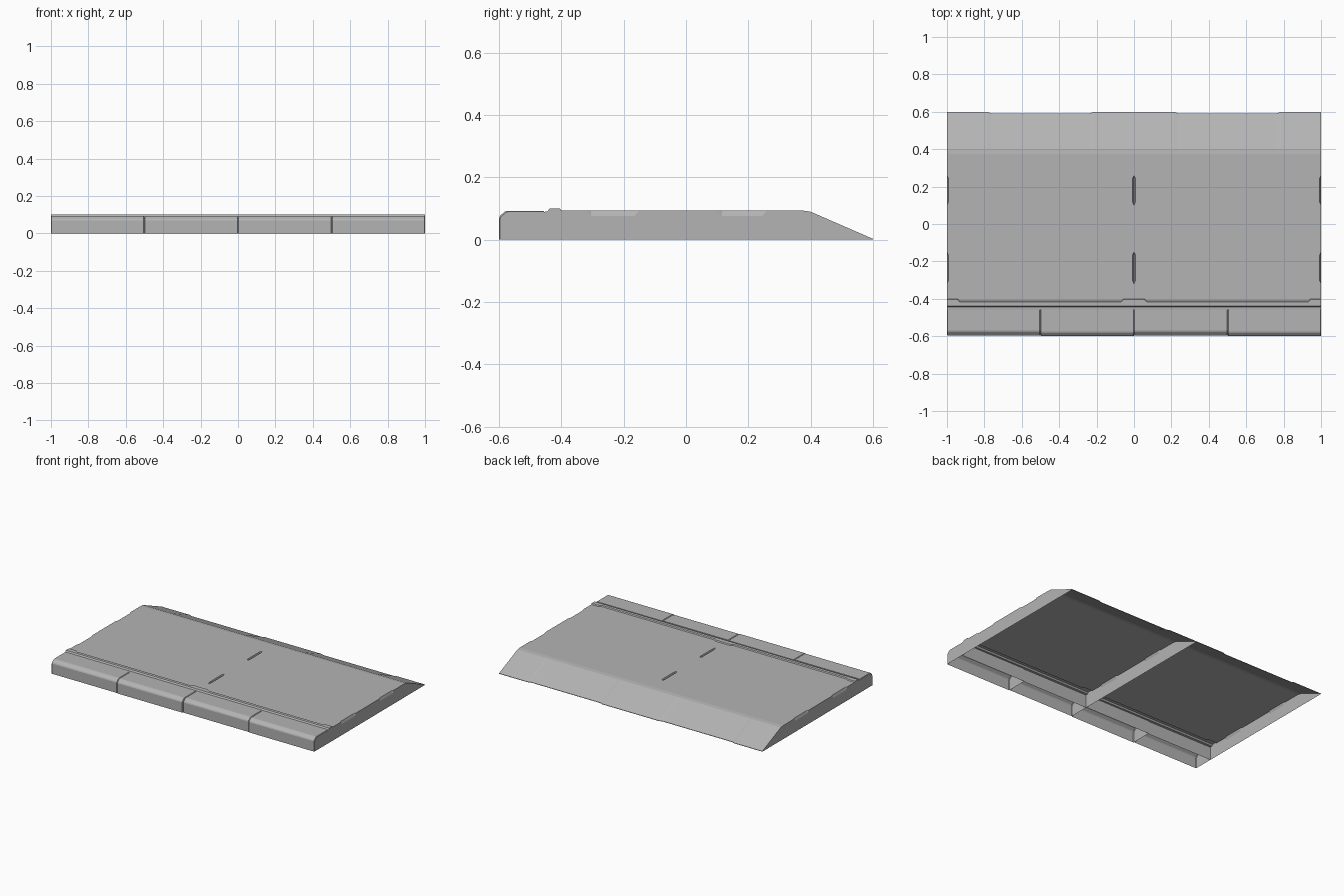
import bpy, bmesh

if "Cube" in bpy.data.objects:
    bpy.data.objects.remove(bpy.data.objects["Cube"])

stone = bpy.data.materials.new("grey_stone")
stone.diffuse_color = (0.455, 0.455, 0.455, 1)
stone.use_nodes = True
stone.node_tree.nodes["Principled BSDF"].inputs["Base Color"].default_value = stone.diffuse_color


def make_object(name, bm):
    mesh = bpy.data.meshes.new(name)
    bm.to_mesh(mesh)
    bm.free()
    mesh.materials.append(stone)
    ob = bpy.data.objects.new(name, mesh)
    bpy.context.collection.objects.link(ob)
    return ob


def loft(bm, rows):
    """Skin a grid of points, one row per profile station."""
    grid = [[bm.verts.new(p) for p in row] for row in rows]
    for a, b in zip(grid, grid[1:]):
        for i in range(len(a) - 1):
            bm.faces.new((a[i], a[i + 1], b[i + 1], b[i]))
    return grid


# Slab profile: y, z, side inset (worn joints), kind of worn edge
SLAB = [
    (-0.462, 0.0890, 0, ""), (-0.445, 0.0905, 0, ""),
    (-0.438, 0.100, 0, ""), (-0.405, 0.100, 0, "lip"),
    (-0.400, 0.0935, 0, "lip"),
    (-0.320, 0.0935, 0, ""), (-0.305, 0.0935, 0.007, ""),
    (-0.165, 0.0935, 0.007, ""), (-0.150, 0.0935, 0, ""),
    (0.100, 0.0935, 0, ""), (0.115, 0.0935, 0.007, ""),
    (0.245, 0.0935, 0.007, ""), (0.260, 0.0935, 0, ""),
    (0.375, 0.0935, 0, ""), (0.400, 0.090, 0, ""),
    (0.600, 0.003, 0, "back"),
]
COLUMNS = [0, 0.055, 0.07, 0.215, 0.235, 0.765, 0.785, 0.93, 0.945, 1]


def wear(kind, u):
    if kind == "lip" and 0.06 < u < 0.94:
        return -0.012
    if kind == "back" and 0.22 < u < 0.78:
        return -0.008
    return 0


def slab(name, x0):
    bm = bmesh.new()
    rows = []
    for y, z, inset, kind in SLAB:
        row = [(x0 + min(max(u, inset), 1 - inset), y + wear(kind, u), z)
               for u in COLUMNS]
        # side walls hang straight from the worn top edge; underside is open
        low = max(z - 2.5 * inset, 0)
        rows.append([(x0, y, 0), (x0, y, low)] + row
                    + [(x0 + 1, y, low), (x0 + 1, y, 0)])
    # low back edge
    rows.append([(x, y, 0) for x, y, z in rows[-1]])
    loft(bm, rows)
    bmesh.ops.remove_doubles(bm, verts=bm.verts, dist=1e-5)
    return make_object(name, bm)


def kerb(name, x0, shift):
    """Open-bottomed kerb stone with a rounded front edge."""
    f = -0.6 + shift
    b = -0.456 - shift
    profile = [(b, 0), (b, 0.093), (f + 0.026, 0.093),
               (f + 0.018, 0.090), (f + 0.003, 0.077), (f, 0.070), (f, 0)]
    bm = bmesh.new()
    rows = []
    # slightly shrunken end sections give the eased stone joints
    for x, s in ((0.0005, 0.003), (0.004, 0), (0.496, 0), (0.4995, 0.003)):
        rows.append([(x0 + x, y + (s if y < -0.53 else 0), max(z - s, 0))
                     for y, z in profile])
    grid = loft(bm, rows)
    bm.faces.new(grid[0][::-1])
    bm.faces.new(grid[-1])
    bmesh.ops.recalc_face_normals(bm, faces=bm.faces)
    return make_object(name, bm)


# Two paving slabs sloping down at the back
for i, x in enumerate((-1, 0)):
    slab(f"paving_slab_{i + 1}", x)

# Four kerb stones along the front, alternately set back a touch
for i in range(4):
    kerb(f"kerb_stone_{i + 1}", -1 + i * 0.5, 0.004 if i % 2 == 0 else 0)
